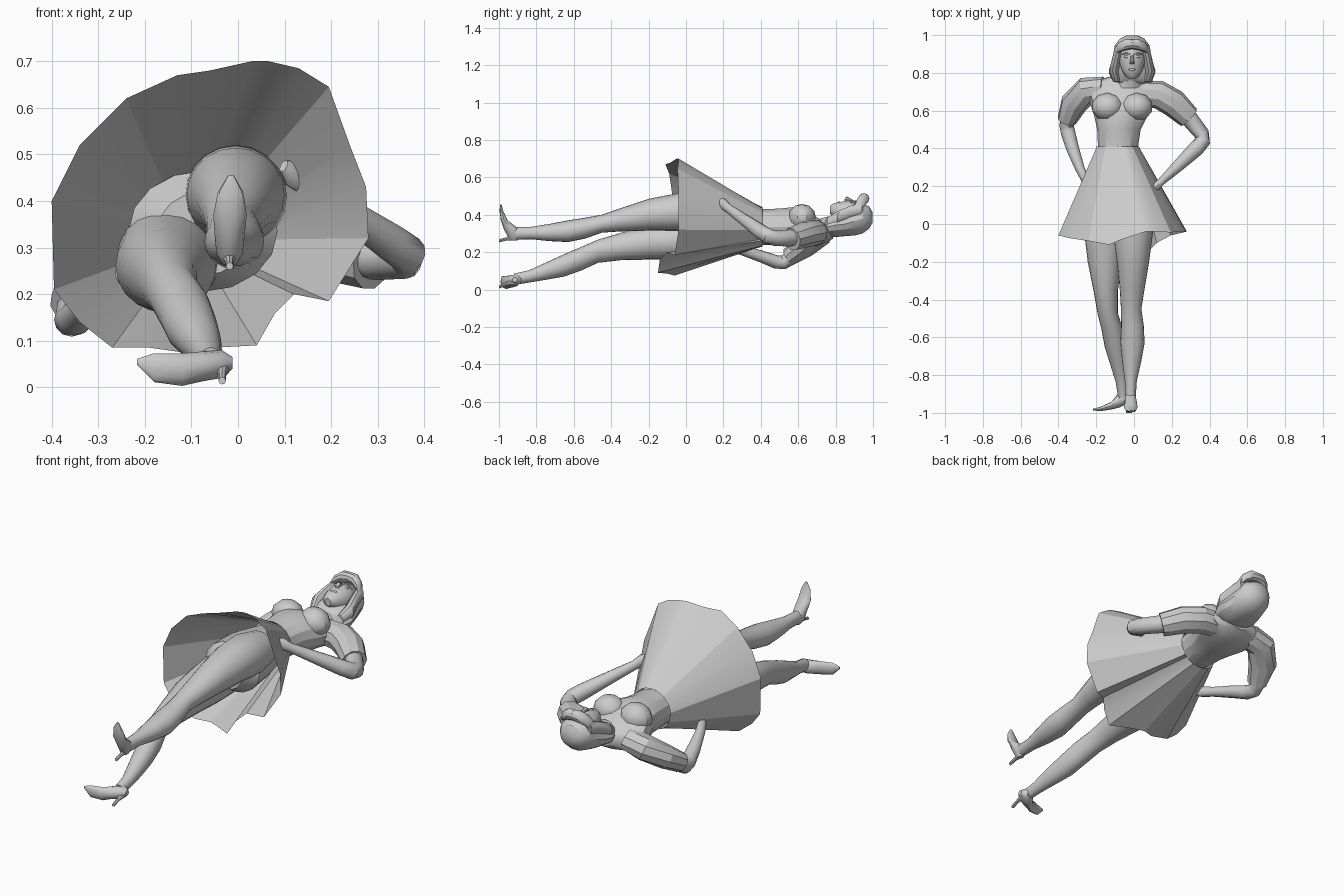
import bpy, bmesh, math
from mathutils import Vector

GREY = bpy.data.materials.new("plain grey")
GREY.diffuse_color = (0.6, 0.6, 0.6, 1)


def finish(name, bm, angle=35):
    bmesh.ops.recalc_face_normals(bm, faces=bm.faces)
    mesh = bpy.data.meshes.new(name)
    bm.to_mesh(mesh)
    bm.free()
    mesh.materials.append(GREY)
    ob = bpy.data.objects.new(name, mesh)
    bpy.context.collection.objects.link(ob)
    bpy.ops.object.select_all(action='DESELECT')
    ob.select_set(True)
    bpy.context.view_layer.objects.active = ob
    bpy.ops.object.shade_smooth_by_angle(angle=math.radians(angle))
    return ob


def loft(name, rows, axis=None, sides=16, angle=35):
    """Skin elliptical rings; row = x, y, z, first radius, second radius.
    With axis, rings stay square to it; otherwise they follow the path."""
    bm = bmesh.new()
    pts = [Vector(r[:3]) for r in rows]
    rings = []
    for i, r in enumerate(rows):
        if axis == 'Y':
            u, v = Vector((1, 0, 0)), Vector((0, 0, 1))
        elif axis == 'X':
            u, v = Vector((0, 1, 0)), Vector((0, 0, 1))
        elif axis == 'Z':
            u, v = Vector((1, 0, 0)), Vector((0, 1, 0))
        else:
            t = (pts[min(i + 1, len(pts) - 1)] - pts[max(i - 1, 0)]).normalized()
            u = t.cross(Vector((0, 0, 1))).normalized()
            v = u.cross(t)
        ring = []
        for k in range(sides):
            a = math.tau * k / sides
            ring.append(bm.verts.new(pts[i] + u * r[3] * math.cos(a) + v * r[4] * math.sin(a)))
        rings.append(ring)
    for a, b in zip(rings, rings[1:]):
        for k in range(sides):
            n = (k + 1) % sides
            bm.faces.new((a[k], a[n], b[n], b[k]))
    bm.faces.new(rings[0])
    bm.faces.new(rings[-1])
    return finish(name, bm, angle)


def ellipsoid(name, centre, radii, seg=16, rings=10):
    bm = bmesh.new()
    bmesh.ops.create_uvsphere(bm, u_segments=seg, v_segments=rings, radius=1)
    for v in bm.verts:
        v.co = Vector(c + p * r for c, p, r in zip(centre, v.co, radii))
    return finish(name, bm)


# Torso and pelvis
loft("bodice", [(-.085, .40, .335, .105, .098), (-.08, .5, .335, .115, .1),
                (-.07, .57, .335, .14, .108), (-.07, .63, .325, .16, .1),
                (-.06, .70, .31, .19, .078), (-.055, .755, .305, .165, .052),
                (-.04, .785, .31, .07, .04)], 'Y', 14, 25)
for side, x in (("right", -.14), ("left", .015)):
    ellipsoid(side + "_bust", (x, .62, .385), (.085, .075, .073), 10, 6)
loft("pelvis", [(-.075, -.0, .33, .1, .09), (-.075, .06, .335, .16, .13),
                (-.08, .2, .34, .15, .125), (-.085, .4, .335, .1, .093)], 'Y')
loft("neck", [(-.03, .72, .33, .075, .05), (-.015, .78, .345, .05, .05),
              (-.01, .84, .37, .05, .05)], 'Y', 12)

# Skirt: flared open shell from waist to an uneven pleated hem (x, y, z)
hem = [(-.4, -.06, .4), (-.34, -.075, .52), (-.24, -.09, .62), (-.13, -.11, .67),
       (-.06, -.08, .68), (.03, -.05, .7), (.065, -.04, .7), (.13, -.04, .685),
       (.195, -.045, .645), (.24, -.04, .52), (.275, -.04, .43), (.28, -.04, .32),
       (.195, -.06, .185), (.12, -.1, .2), (.08, -.14, .16), (.04, -.15, .09),
       (-.05, -.1, .085), (-.12, -.06, .075), (-.19, -.09, .085), (-.27, -.06, .085),
       (-.34, -.07, .14), (-.395, -.06, .21)]
bm = bmesh.new()
low, top = [], []
for x, y, z in hem:
    a = math.atan2(z - .38, x + .06)
    low.append(bm.verts.new((x, y, z)))
    top.append(bm.verts.new((-.085 + .112 * math.cos(a), .41, .335 + .105 * math.sin(a))))
for k in range(len(hem)):
    n = (k + 1) % len(hem)
    bm.faces.new((low[k], low[n], top[n], top[k]))
finish("skirt", bm, 20)

# Legs
loft("left_leg", [(-.01, .2, .40, .09, .09), (-.005, .08, .41, .11, .11),
                  (-.005, -.05, .414, .105, .1), (-.005, -.2, .40, .085, .085),
                  (-.01, -.35, .373, .065, .062), (-.015, -.45, .352, .054, .048),
                  (-.008, -.54, .328, .06, .056), (-.008, -.63, .312, .064, .058),
                  (-.012, -.73, .305, .05, .046), (-.017, -.83, .302, .032, .033),
                  (-.018, -.92, .30, .027, .034)], 'Y', 20)
loft("right_leg", [(-.15, .2, .30, .09, .1), (-.15, .08, .275, .11, .11),
                   (-.155, -.05, .26, .108, .1), (-.155, -.2, .25, .09, .09),
                   (-.15, -.35, .23, .065, .073), (-.14, -.47, .205, .054, .062),
                   (-.115, -.56, .165, .057, .063), (-.1, -.65, .13, .055, .06),
                   (-.08, -.75, .098, .044, .046), (-.065, -.84, .07, .031, .033),
                   (-.058, -.92, .055, .027, .03)], 'Y', 20)

# Shoes with narrow heels
loft("left_shoe", [(-.015, -.99, .455, .006, .004), (-.016, -.987, .42, .027, .01),
                   (-.017, -.972, .37, .036, .018), (-.018, -.935, .325, .032, .04),
                   (-.018, -.918, .285, .028, .036), (-.018, -.918, .262, .012, .015)], 'Z', 12)
loft("right_shoe", [(-.217, -.982, .055, .004, .006), (-.18, -.98, .042, .011, .031),
                    (-.12, -.962, .038, .02, .035), (-.075, -.928, .045, .043, .032),
                    (-.035, -.915, .05, .036, .03), (-.012, -.915, .052, .014, .013)], 'X', 12)
for side, x, z, dz in (("left", -.018, .282, .26), ("right", -.034, .045, .014)):
    loft(side + "_heel", [(x, -.91, z, .02, .02), (x, -.96, (z + dz) / 2, .009, .009),
                          (x, -1, dz, .008, .008)], 'Y', 8)

# Sleeves, bent arms, hands on hips
loft("left_sleeve", [(.04, .69, .31, .07, .065), (.13, .685, .305, .075, .07),
                     (.21, .64, .295, .075, .07), (.29, .565, .27, .062, .062)], None, 10, 25)
loft("right_sleeve", [(-.16, .71, .31, .07, .06), (-.25, .705, .285, .075, .065),
                      (-.32, .635, .23, .072, .06), (-.355, .55, .175, .052, .05)], None, 10, 25)
loft("left_arm", [(.2, .65, .295, .05, .05), (.3, .55, .275, .045, .045),
                  (.36, .475, .275, .04, .042), (.365, .44, .285, .04, .042),
                  (.33, .4, .31, .042, .04), (.22, .295, .385, .03, .03),
                  (.145, .225, .435, .02, .024), (.115, .195, .46, .022, .03),
                  (.098, .175, .475, .01, .014)], None, 12)
loft("right_arm", [(-.3, .66, .25, .045, .045), (-.35, .57, .175, .04, .04),
                   (-.357, .52, .145, .038, .038), (-.348, .48, .148, .038, .036),
                   (-.325, .40, .178, .034, .032), (-.285, .29, .212, .025, .025),
                   (-.255, .23, .228, .022, .028), (-.24, .19, .235, .01, .014)], None, 12)

# Head and facial features
loft("face", [(-.01, .77, .425, .018, .02), (-.01, .785, .425, .038, .035),
              (-.01, .815, .415, .055, .053), (-.01, .86, .41, .068, .066),
              (-.01, .91, .41, .068, .067), (-.01, .95, .4, .05, .055)], 'Y', 14)
loft("nose", [(-.01, .895, .472, .007, .006), (-.01, .86, .484, .011, .014),
              (-.01, .847, .476, .013, .007)], 'Y', 8)
ellipsoid("lips", (-.01, .818, .463), (.021, .008, .009), 8, 6)
for side, s in (("right", -1), ("left", 1)):
    ellipsoid(side + "_eye", (-.01 + s * .028, .886, .466), (.015, .008, .007), 8, 6)
    loft(side + "_brow", [(-.01 + s * .01, .898, .474, .004, .004),
                          (-.01 + s * .032, .905, .47, .005, .004),
                          (-.01 + s * .052, .898, .458, .003, .003)], None, 6)

# Hair: back mass, side locks and rolled fringe
loft("hair", [(-.01, .735, .325, .06, .03), (-.01, .755, .335, .105, .052),
              (-.01, .80, .345, .123, .066), (-.01, .85, .35, .112, .066),
              (-.01, .90, .365, .1, .078), (-.01, .945, .38, .092, .082),
              (-.01, .98, .385, .066, .06), (-.01, .998, .385, .03, .028)], 'Y', 14, 30)
for side, s in (("right", -1), ("left", 1)):
    loft(side + "_lock", [(-.01 + s * .068, .94, .43, .025, .035),
                          (-.01 + s * .082, .88, .415, .022, .035),
                          (-.01 + s * .096, .81, .385, .028, .035),
                          (-.01 + s * .08, .755, .355, .02, .03)], 'Y', 10)
loft("fringe", [(-.01 + x, y, z, r, r) for x, y, z, r in
                ((-.09, .915, .43, .018), (-.07, .935, .465, .026), (-.035, .95, .485, .03),
                 (0, .953, .488, .027), (.035, .95, .485, .03), (.07, .935, .465, .026),
                 (.09, .915, .43, .018))], 'X', 10)
